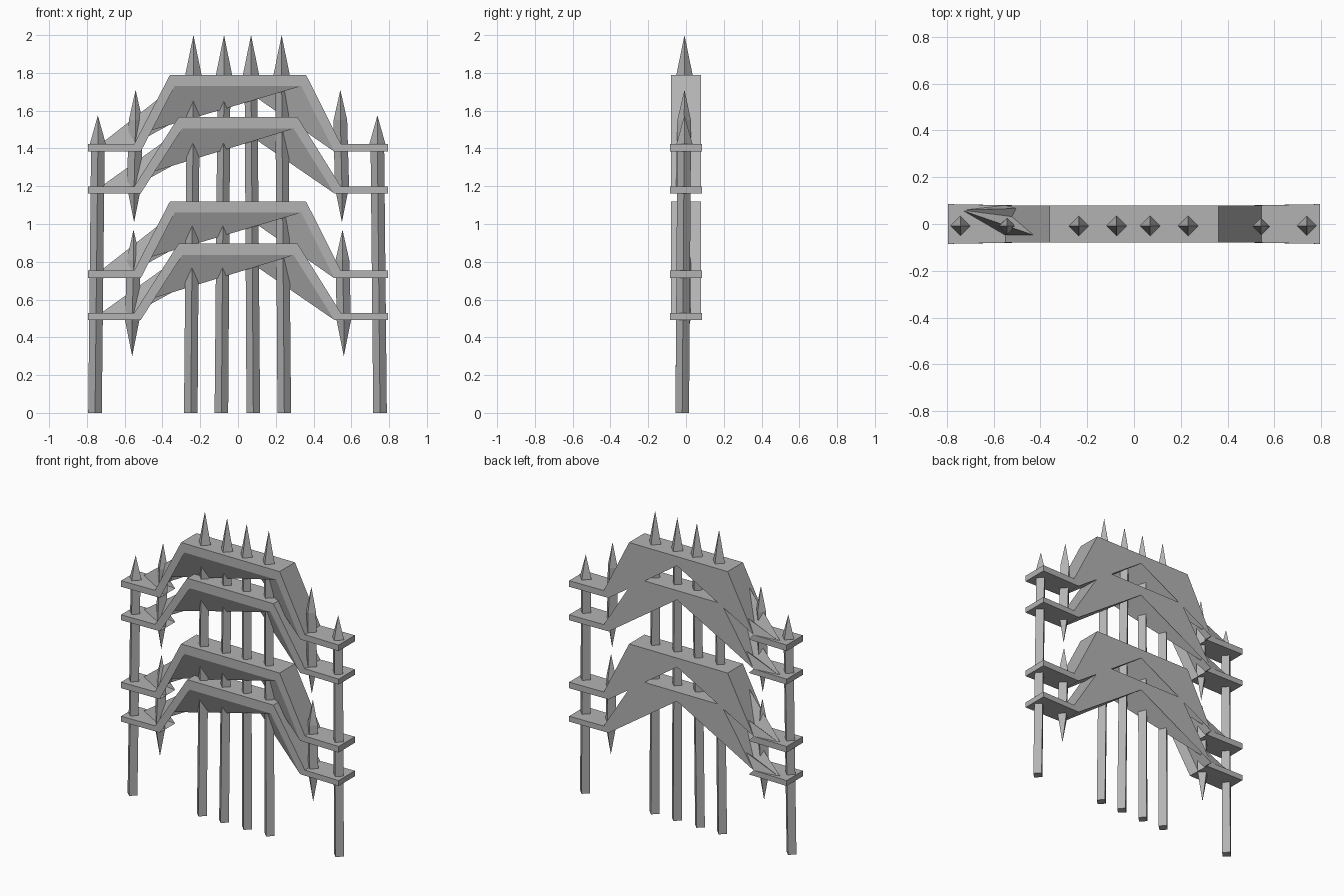
import bpy, bmesh, math
from mathutils import Vector

if "Cube" in bpy.data.objects:
    bpy.data.objects.remove(bpy.data.objects["Cube"])

grey = bpy.data.materials.new("iron_grey")
grey.diffuse_color = (0.45, 0.45, 0.45, 1)
grey.use_nodes = True
grey.node_tree.nodes["Principled BSDF"].inputs["Base Color"].default_value = grey.diffuse_color


def finish(name, bm):
    bmesh.ops.recalc_face_normals(bm, faces=bm.faces)
    me = bpy.data.meshes.new(name)
    bm.to_mesh(me)
    bm.free()
    me.materials.append(grey)
    ob = bpy.data.objects.new(name, me)
    bpy.context.collection.objects.link(ob)


def spire(name, rings):
    """Four-sided bar through (x, y, z, radius) rings; radius 0 makes a tip."""
    bm = bmesh.new()
    loops = []
    for x, y, z, r in rings:
        n = 4 if r else 1
        loops.append([bm.verts.new((x + r * math.cos(i * math.pi / 2),
                                    y + r * math.sin(i * math.pi / 2), z)) for i in range(n)])
    for a, b in zip(loops, loops[1:]):
        for i in range(4):
            j = (i + 1) % 4
            if len(a) == 1:
                bm.faces.new((a[0], b[j], b[i]))
            elif len(b) == 1:
                bm.faces.new((a[i], a[j], b[0]))
            else:
                bm.faces.new((a[i], a[j], b[j], b[i]))
    for end in (loops[0], loops[-1]):
        if len(end) == 4:
            bm.faces.new(end)
    finish(name, bm)


def rail(name, low, low_top, high_under, high, top_x, under_x):
    """Arched rail with a regular front and a skewed underside at the back."""
    bm = bmesh.new()
    f, b = -0.08, 0.08
    top = [(-0.795, low_top), (-0.55, low_top), (-top_x, high),
           (top_x, high), (0.545, low_top), (0.795, low_top)]
    under = [(-0.795, low), (-0.515, low), (-under_x, high_under),
             (under_x, high_under), (0.51, low), (0.795, low)]

    def row(points, y):
        return [bm.verts.new((x, y * (1.06 if abs(x) > 0.7 else 1), z)) for x, z in points]

    ft, fu, bt, bu = row(top, f), row(under, f), row(top, b), row(under, b)
    # skewed back corners
    bu[2].co = Vector((-0.74, 0.06, low_top - 0.01))
    bu[3].co = Vector((0.01, b, high_under))
    for i in range(5):
        bm.faces.new((ft[i], ft[i + 1], fu[i + 1], fu[i]))
        bm.faces.new((ft[i], bt[i], bt[i + 1], ft[i + 1]))
    faces = [
        # underside
        (fu[0], fu[1], bu[1], bu[0]), (fu[1], bu[2], bu[1]), (fu[1], fu[2], bu[2]),
        (fu[2], fu[3], bu[2]), (fu[3], bu[3], bu[2]), (fu[3], fu[4], bu[3]),
        (fu[4], bu[4], bu[3]), (fu[4], fu[5], bu[5], bu[4]),
        # back
        (bt[0], bt[1], bu[1], bu[0]), (bt[1], bu[1], bu[2]), (bt[1], bu[2], bu[3]),
        (bt[1], bt[2], bu[3]), (bt[2], bt[3], bu[3]), (bt[3], bt[4], bu[3]),
        (bt[4], bu[4], bu[3]), (bt[4], bt[5], bu[5], bu[4]),
        # ends
        (ft[0], bt[0], bu[0], fu[0]), (ft[5], bt[5], bu[5], fu[5])]
    for face in faces:
        bm.faces.new(face)
    finish(name, bm)


# Two pairs of arched rails
for label, dz in (("lower", -0.67), ("upper", 0.0)):
    rail(label + "_rail_large", 1.383 + dz, 1.423 + dz, 1.73 + dz, 1.79 + dz, 0.36, 0.335)
    rail(label + "_rail_small", 1.162 + dz, 1.198 + dz, 1.505 + dz, 1.566 + dz, 0.315, 0.295)

    # Short double-pointed spindles
    for side, s in (("left", -1), ("right", 1)):
        xt = s * (0.542 if dz == 0 else 0.553)
        xb = s * (0.55 if dz == 0 else 0.56)
        z_top, z_low = (1.71, 1.01) if dz == 0 else (0.97, 0.30)
        spire(f"{label}_spindle_{side}", [
            (xb, -0.015, z_low, 0), (xb, -0.015, z_low + 0.19, 0.038),
            (xt, -0.01, z_top - 0.16, 0.036), (xt, -0.008, z_top, 0)])

# Tall inner posts with spear tips
for i, (x0, x1) in enumerate([(-0.25, -0.236), (-0.088, -0.074), (0.081, 0.069), (0.245, 0.231)]):
    spire(f"inner_post_{i + 1}", [
        (x0, -0.02, 0, 0.036), (x1, -0.01, 1.76, 0.034),
        (x1, -0.008, 1.78, 0.045), (x1, -0.008, 2.0, 0)])

# Outer posts with spear tips
for side, x0, x1 in (("left", -0.757, -0.742), ("right", 0.752, 0.738)):
    spire(f"outer_post_{side}", [
        (x0, -0.02, 0, 0.036), (x1, -0.01, 1.40, 0.036),
        (x1, -0.008, 1.425, 0.042), (x1, -0.008, 1.575, 0)])
